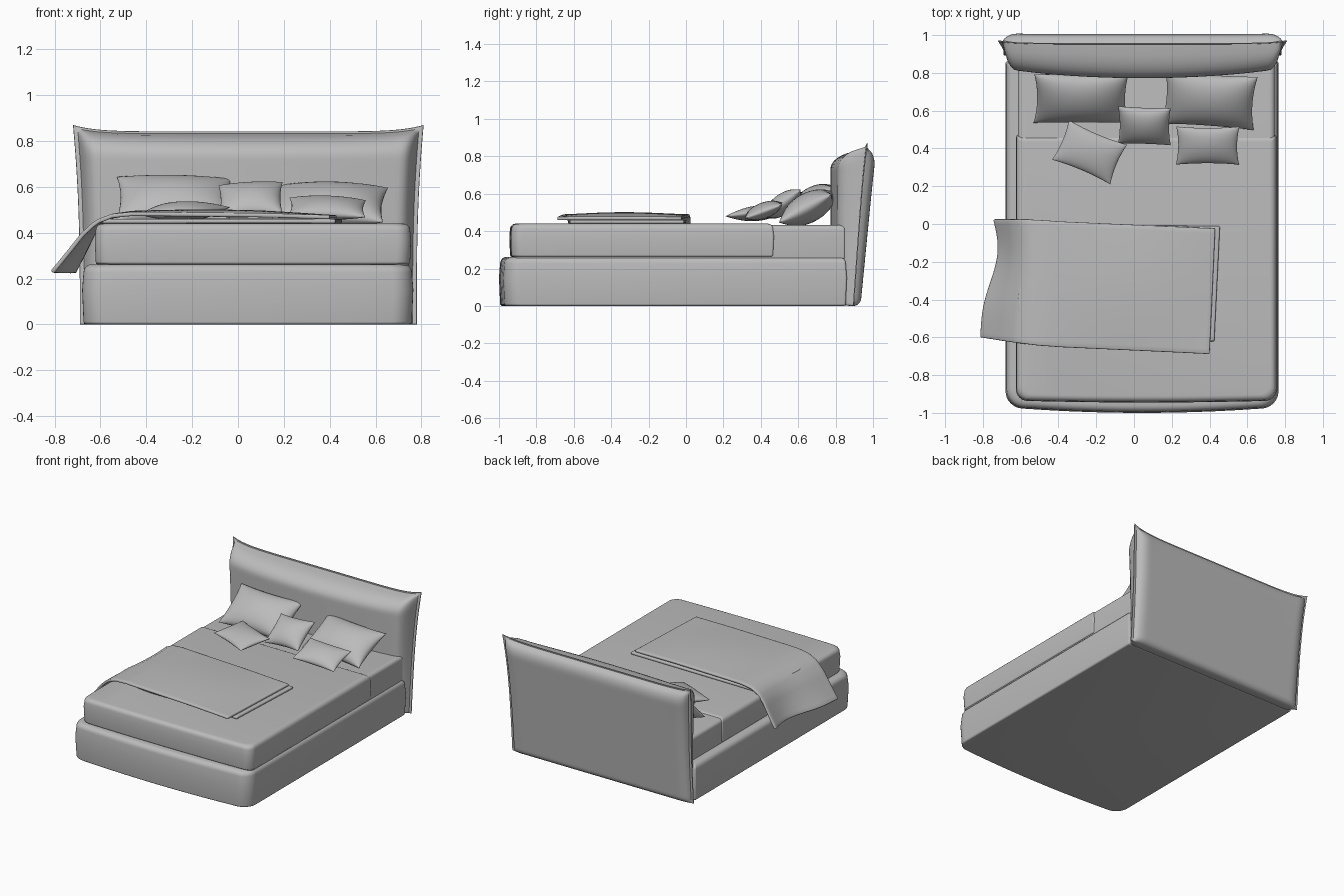
import bpy, bmesh, math
from mathutils import Vector, Matrix, Euler

cube = bpy.data.objects.get("Cube")
if cube:
    bpy.data.objects.remove(cube, do_unlink=True)

fabric = bpy.data.materials.new("grey_fabric")
fabric.use_nodes = True
GREY = (0.5, 0.5, 0.5, 1)
fabric.diffuse_color = GREY
fabric.node_tree.nodes["Principled BSDF"].inputs["Base Color"].default_value = GREY


def finish(name, bm, angle=40):
    bmesh.ops.remove_doubles(bm, verts=bm.verts, dist=0.0002)
    bmesh.ops.recalc_face_normals(bm, faces=bm.faces)
    mesh = bpy.data.meshes.new(name)
    bm.to_mesh(mesh)
    bm.free()
    mesh.materials.append(fabric)
    ob = bpy.data.objects.new(name, mesh)
    bpy.context.collection.objects.link(ob)
    bpy.ops.object.select_all(action='DESELECT')
    ob.select_set(True)
    bpy.context.view_layer.objects.active = ob
    bpy.ops.object.shade_smooth_by_angle(angle=math.radians(angle))
    return ob


def add_sheet(bm, func, nu, nv):
    """Grid of faces from func(a, b), a and b running over 0..1."""
    rows = [[bm.verts.new(func(i / nu, j / nv)) for i in range(nu + 1)] for j in range(nv + 1)]
    for low, high in zip(rows, rows[1:]):
        for i in range(nu):
            bm.faces.new((low[i], low[i + 1], high[i + 1], high[i]))


def outline(x0, x1, y0, y1, r, bow, inset):
    """Rounded plan shape with a softly bowed foot end."""
    x0, x1, y0, y1 = x0 + inset, x1 - inset, y0 + inset, y1 - inset
    pts = []
    corners = ((x0 + r, y0 + r, 180), (x1 - r, y0 + r, 270), (x1 - 0.01, y1 - 0.01, 0), (x0 + 0.01, y1 - 0.01, 90))
    for k, (cx, cy, start) in enumerate(corners):
        rad = r if k < 2 else 0.01
        for s in range(9):
            a = math.radians(start + s * 90 / 8)
            pts.append(Vector((cx + rad * math.cos(a), cy + rad * math.sin(a), 0)))
        if k == 0:
            pts += [Vector((x0 + r + (x1 - x0 - 2 * r) * s / 10, y0, 0)) for s in range(1, 10)]
    mid, half = (x0 + x1) / 2, (x1 - x0) / 2
    for p in pts:
        p.y -= bow * (1 - ((p.x - mid) / half) ** 2) * (p.y < y0 + r + 0.001)
    return pts


def soft_block(name, box, r, bow, layers):
    """Stack of plan outlines, each layer a height and an inset."""
    bm = bmesh.new()
    rings = []
    for z, inset in layers:
        rings.append([bm.verts.new((p.x, p.y, z)) for p in outline(*box, r, bow, inset)])
    n = len(rings[0])
    for low, high in zip(rings, rings[1:]):
        for i in range(n):
            bm.faces.new((low[i], low[(i + 1) % n], high[(i + 1) % n], high[i]))
    bm.faces.new(rings[0])
    bm.faces.new(rings[-1])
    return finish(name, bm)


def rounded_layers(z0, z1, r_low, r_high, bulge=0.0):
    layers = []
    for s in range(6):
        a = math.pi / 2 * s / 5
        layers.append((z0 + r_low * (1 - math.cos(a)), r_low * (1 - math.sin(a)) + bulge))
    layers.append(((z0 + z1) / 2 + 0.02, 0))
    for s in range(6):
        a = math.pi / 2 * s / 5
        layers.append((z1 - r_high * (1 - math.sin(a)), r_high * (1 - math.cos(a)) + bulge))
    return layers


# Upholstered base, mattress and fitted sheet
soft_block("bed_base", (-0.68, 0.765, -0.97, 0.86), 0.085, 0.03, rounded_layers(0, 0.262, 0.012, 0.035, 0.006))
soft_block("mattress", (-0.615, 0.745, -0.92, 0.85), 0.05, 0.01, rounded_layers(0.25, 0.432, 0.01, 0.025))
soft_block("bed_sheet", (-0.625, 0.755, -0.935, 0.47), 0.06, 0.01, rounded_layers(0.262, 0.44, 0.012, 0.03, 0.004))


# Headboard: padded front and back sewn together in a thin flange
def ease(d, margin, radius):
    t = min(max((d - margin) / radius, 0), 1)
    return math.sqrt(1 - (1 - t) ** 2)


def headboard_side(sign):
    def point(a, b):
        u = math.sin(math.pi * (a - 0.5))
        v = 0.5 - 0.5 * math.cos(math.pi * b)
        ear = abs(u) ** 8
        z = v * (0.842 + 0.028 * ear * v ** 4)
        half = 0.735 + 0.03 * v ** 3
        seam = 0.895 + 0.06 * v + 0.015 * ear * v ** 6
        side, top = (1 - abs(u)) * half, 0.842 * (1 - v)
        if sign < 0:
            depth = 0.07 + 0.06 * v + 0.05 * (1 - u * u) * min(1, 2 * v)
            depth *= ease(side, 0.025, 0.06) * ease(top, 0.012, 0.10) * ease(z, 0, 0.012)
        else:
            depth = 0.035 + 0.022 * v
            depth *= ease(side, 0.02, 0.08) * ease(top, 0.015, 0.09) * ease(z, 0, 0.04)
        if 0.001 < b < 0.999 and 0.001 < a < 0.999:
            depth += 0.003
        return Vector((0.045 + u * half, seam + sign * depth, z))
    return point


bm = bmesh.new()
for sign in (-1, 1):
    add_sheet(bm, headboard_side(sign), 56, 44)
finish("headboard", bm, 50)


# Pillows: two puffed sheets with pinched edges and pointed corners
def pillow(name, loc, size, thick, tilt, turn, roll=0):
    place = Matrix.Translation(loc) @ Euler((math.radians(tilt), math.radians(roll), math.radians(turn))).to_matrix().to_4x4()
    bm = bmesh.new()
    for sign in (-1, 1):
        def point(a, b):
            u, v = math.sin(math.pi * (a - 0.5)), math.sin(math.pi * (b - 0.5))
            puff = max(0, (1 - u * u) * (1 - v * v)) ** 0.5
            x = u * size[0] / 2 * (1 - 0.07 * (1 - v * v))
            y = v * size[1] / 2 * (1 - 0.09 * (1 - u * u))
            return place @ Vector((x, y, sign * thick / 2 * puff))
        add_sheet(bm, point, 24, 20)
    finish(name, bm, 50)


pillow("large_pillow_right", (-0.28, 0.665, 0.545), (0.50, 0.32), 0.16, 36, 0, 1)
pillow("large_pillow_left", (0.40, 0.655, 0.525), (0.49, 0.32), 0.16, 28, -4, 1)
pillow("small_pillow_centre", (0.055, 0.52, 0.545), (0.28, 0.24), 0.11, 35, -2, -3)
pillow("small_pillow_left", (0.39, 0.415, 0.51), (0.335, 0.215), 0.085, 20, 0, 2)
pillow("small_pillow_right", (-0.235, 0.38, 0.495), (0.335, 0.23), 0.08, 8, -23)


# Folded throw: two layers, the upper one hanging over the side
def along(path, t):
    lengths = [(Vector(q) - Vector(p)).length for p, q in zip(path, path[1:])]
    d = t * sum(lengths)
    for p, q, length in zip(path, path[1:], lengths):
        if d <= length:
            return Vector(p).lerp(Vector(q), d / length)
        d -= length
    return Vector(path[-1])


def throw(name, path, y_back, y_front, skew, flare, puff):
    def point(a, b):
        p = along(path, a)
        y = y_back + (y_front - y_back) * b
        y -= skew * (p.x + 0.65) * max(0, min(1, (p.x + 0.65) * 4))
        hang = max(0, (a - 0.72) / 0.28)
        ripple = 0.025 * hang * math.sin(b * math.pi * 2)
        x = p.x - flare * hang * b ** 3 + ripple - 0.03 * b * (1 - a) ** 6
        z = p.z + 0.05 * flare * hang * b + puff * math.sin(math.pi * b) * math.sin(math.pi * min(1, a * 1.3))
        return Vector((x, y + 0.04 * hang * b, z))
    bm = bmesh.new()
    add_sheet(bm, point, 48, 24)
    ob = finish(name, bm, 50)
    solid = ob.modifiers.new("thickness", 'SOLIDIFY')
    solid.thickness = 0.018
    solid.offset = 0
    bevel = ob.modifiers.new("soft_edge", 'BEVEL')
    bevel.width = 0.006
    bevel.segments = 2


throw("throw_lower_layer", [(0.455, 0, 0.45), (-0.59, 0, 0.45)], 0.0, -0.61, 0.01, 0, 0.004)
throw("throw_upper_layer", [(0.43, 0, 0.468), (0.1, 0, 0.476), (-0.46, 0, 0.482), (-0.54, 0, 0.474),
                            (-0.60, 0, 0.445), (-0.645, 0, 0.39), (-0.69, 0, 0.31), (-0.74, 0, 0.225)],
      0.025, -0.64, 0.045, 0.07, 0.014)
